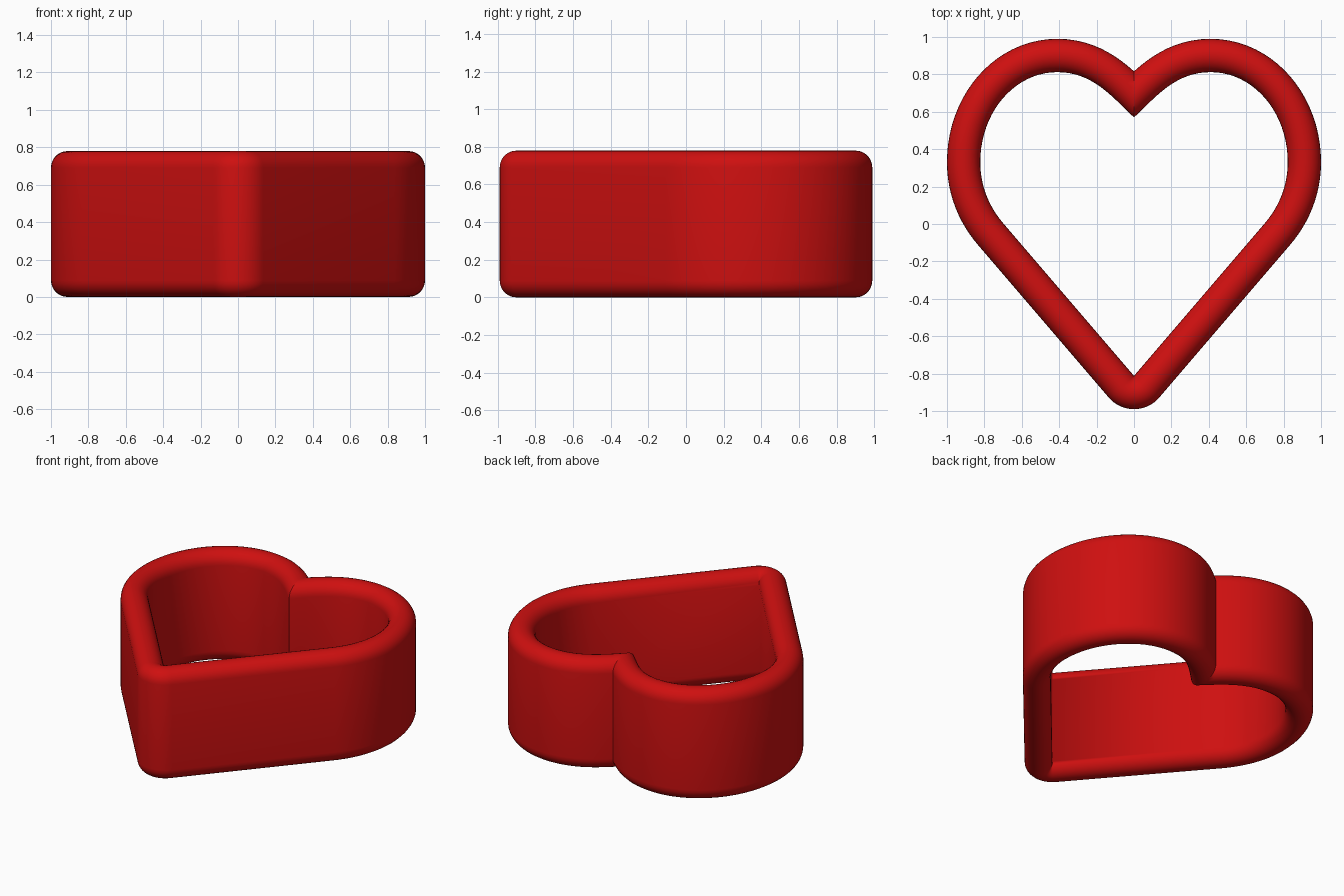
import bpy, bmesh, math
from mathutils import Vector

if "Cube" in bpy.data.objects:
    bpy.data.objects.remove(bpy.data.objects["Cube"])

WALL, HEIGHT, TIP = 0.178, 0.78, Vector((0, -0.812))
R = WALL / 2


def bezier(p0, p1, p2, p3, n):
    """Points and outward normals along a counter-clockwise cubic."""
    out = []
    for i in range(n + 1):
        t = i / n
        u = 1 - t
        p = u**3 * p0 + 3 * u * u * t * p1 + 3 * u * t * t * p2 + t**3 * p3
        d = (u * u * (p1 - p0) + 2 * u * t * (p2 - p1) + t * t * (p3 - p2)).normalized()
        out.append((p, Vector((d.y, -d.x))))
    return out


# Inner outline, right half: tip fan, straight side, then the lobe
V = Vector
side = V((0.70, 0.005))
d = (side - TIP).normalized()
a1 = math.atan2(-d.x, d.y)
a0 = -math.pi / 2
path = []
for i in range(11):
    a = a0 + (a1 - a0) * i / 10
    path.append((TIP.copy(), V((math.cos(a), math.sin(a)))))
right, top, notch = V((0.822, 0.33)), V((0.41, 0.812)), V((0, 0.57))
e = math.radians(43)
end_dir = V((-math.cos(e), -math.sin(e)))
path += bezier(side, side + d * 0.11, right - V((0, 0.13)), right, 12)
path += bezier(right, right + V((0, 0.268)), top + V((0.228, 0)), top, 20)[1:]
path += bezier(top, top - V((0.19, 0)), notch - end_dir * 0.16, notch, 16)[1:]


def outline(dist):
    """Right half offset outwards by dist and cut at x = 0, plus its mirror."""
    pts = [p + n * dist for p, n in path]
    half = []
    cut = None
    for i, p in enumerate(pts):
        if cut is None and i > 30 and p.x < 0:
            q = pts[i - 1]
            cut = q.lerp(p, q.x / (q.x - p.x))
        half.append(cut.copy() if cut else p)
    half[0].x = half[-1].x = 0
    return half + [V((-p.x, p.y)) for p in reversed(half)]


# Wall cross-section: straight sides with fully rounded rims
N = 14
profile = []
for i in range(N + 1):
    a = math.pi * i / N
    profile.append((R + R * math.cos(a), HEIGHT - R + R * math.sin(a)))
for i in range(N + 1):
    a = math.pi + math.pi * i / N
    profile.append((R + R * math.cos(a), R + R * math.sin(a)))

# Heart ring
bm = bmesh.new()
rings = [[bm.verts.new((p.x, p.y, z)) for p in outline(o)] for o, z in profile]
for j, r0 in enumerate(rings):
    r1 = rings[(j + 1) % len(rings)]
    for i in range(len(r0)):
        k = (i + 1) % len(r0)
        bm.faces.new((r0[i], r0[k], r1[k], r1[i]))
bmesh.ops.remove_doubles(bm, verts=bm.verts, dist=1e-5)
bmesh.ops.recalc_face_normals(bm, faces=bm.faces)
mesh = bpy.data.meshes.new("heart_ring")
bm.to_mesh(mesh)
bm.free()
ring = bpy.data.objects.new("heart_ring", mesh)
bpy.context.collection.objects.link(ring)

red = bpy.data.materials.new("red")
red.diffuse_color = (0.62, 0.005, 0.005, 1)
red.use_nodes = True
red.node_tree.nodes["Principled BSDF"].inputs["Base Color"].default_value = red.diffuse_color
mesh.materials.append(red)

bpy.context.view_layer.objects.active = ring
ring.select_set(True)
bpy.ops.object.shade_smooth_by_angle(angle=math.radians(35))
